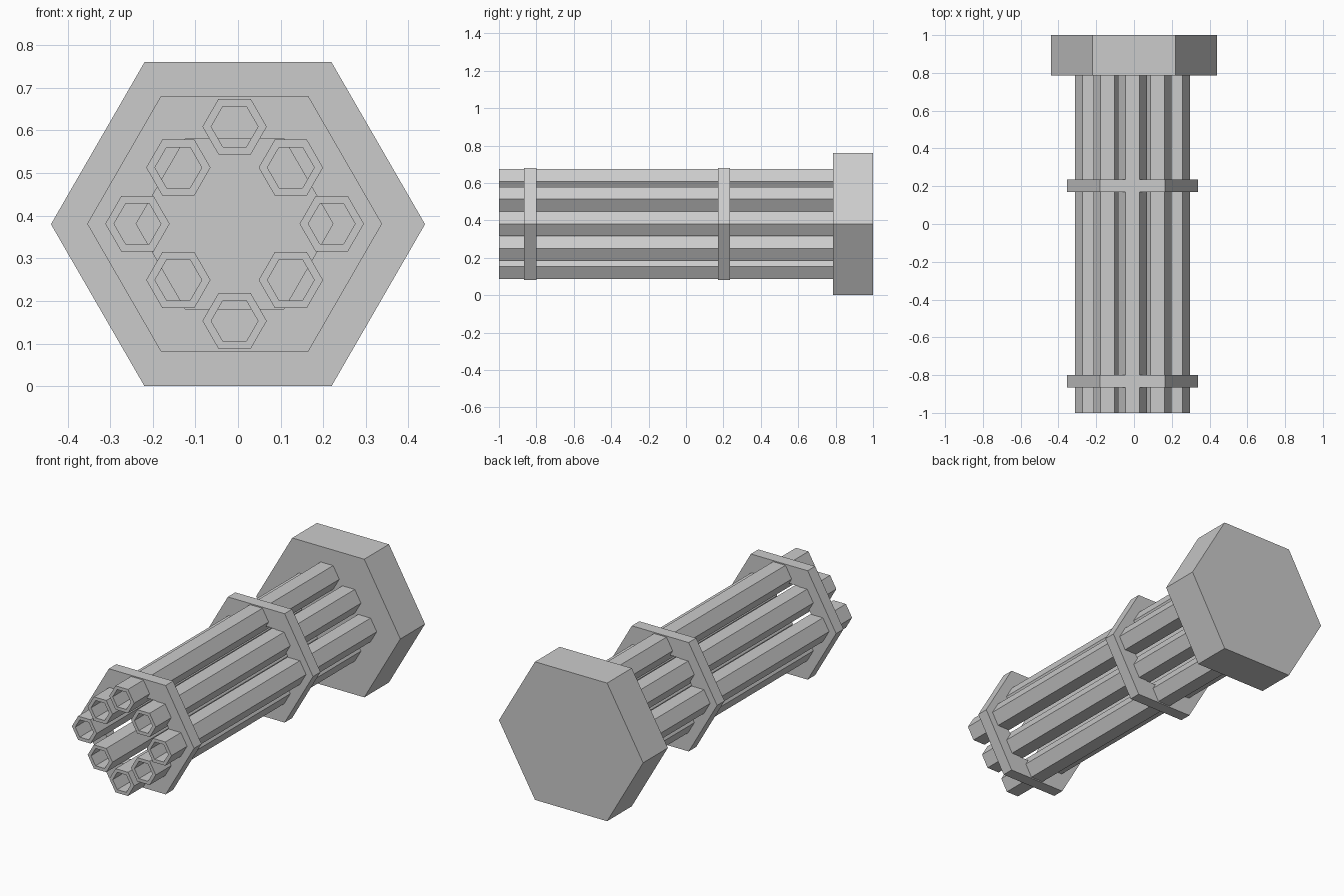
import bpy, bmesh
from math import cos, sin, pi

if "Cube" in bpy.data.objects:
    bpy.data.objects.remove(bpy.data.objects["Cube"])

CZ = 0.381      # height of the main axis
CX = -0.008     # barrel cluster is slightly off centre


def hex_part(name, cx, cz, y0, y1, outer, inner=0):
    """Hexagonal prism along y, or a hexagonal tube when inner > 0."""
    bm = bmesh.new()

    def ring(r, y):
        return [bm.verts.new((cx + r * cos(i * pi / 3), y, cz + r * sin(i * pi / 3)))
                for i in range(6)]

    def bridge(a, b):
        for i in range(6):
            j = (i + 1) % 6
            bm.faces.new((a[i], a[j], b[j], b[i]))

    front, back = ring(outer, y0), ring(outer, y1)
    bridge(front, back)
    if inner:
        front_in, back_in = ring(inner, y0), ring(inner, y1)
        bridge(front_in, front)
        bridge(back, back_in)
        bridge(back_in, front_in)
    else:
        bm.faces.new(front)
        bm.faces.new(back)
    bmesh.ops.recalc_face_normals(bm, faces=bm.faces[:])
    mesh = bpy.data.meshes.new(name)
    bm.to_mesh(mesh)
    bm.free()
    obj = bpy.data.objects.new(name, mesh)
    bpy.context.collection.objects.link(obj)
    return obj


# solid rear housing
hex_part("rear_housing", 0, 0.38, 0.785, 1.0, 0.439)

# two hexagonal ring clamps
hex_part("front_clamp", CX, CZ, -0.865, -0.80, 0.346, 0.231)
hex_part("middle_clamp", CX, CZ, 0.17, 0.235, 0.346, 0.231)

# eight hollow barrels in a diamond arrangement
A, D = 0.228, 0.132
spots = [(A, 0), (D, D), (0, A), (-D, D), (-A, 0), (-D, -D), (0, -A), (D, -D)]
for n, (dx, dz) in enumerate(spots, 1):
    hex_part(f"barrel_{n}", CX + dx, CZ + dz, -1.0, 0.785, 0.0755, 0.055)
